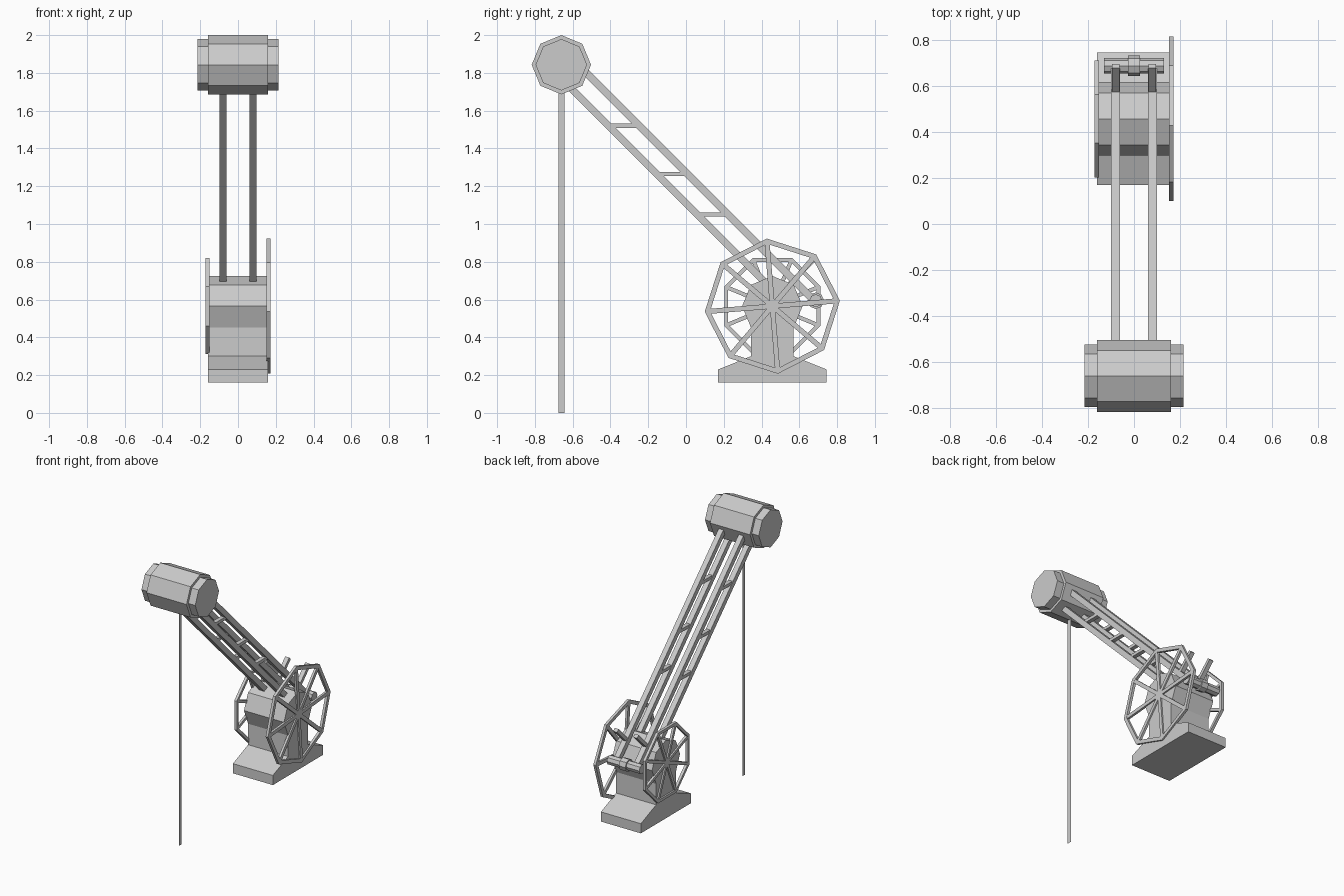
import bpy, bmesh
from math import sin, cos, pi, radians, sqrt

if "Cube" in bpy.data.objects:
    bpy.data.objects.remove(bpy.data.objects["Cube"])


def finish(name, bm):
    bmesh.ops.recalc_face_normals(bm, faces=bm.faces)
    me = bpy.data.meshes.new(name)
    bm.to_mesh(me)
    bm.free()
    ob = bpy.data.objects.new(name, me)
    bpy.context.collection.objects.link(ob)
    return ob


def add_prism(bm, pts, x0, x1):
    """Extrude a (y, z) outline along x."""
    a = [bm.verts.new((x0, y, z)) for y, z in pts]
    b = [bm.verts.new((x1, y, z)) for y, z in pts]
    bm.faces.new(a)
    bm.faces.new(b[::-1])
    n = len(pts)
    for i in range(n):
        j = (i + 1) % n
        bm.faces.new((a[i], a[j], b[j], b[i]))


def add_bar(bm, p, q, width, x0, x1):
    """Rectangular bar from p to q in the yz plane."""
    dy, dz = q[0] - p[0], q[1] - p[1]
    l = sqrt(dy * dy + dz * dz)
    oy, oz = -dz / l * width / 2, dy / l * width / 2
    add_prism(bm, [(p[0] + oy, p[1] + oz), (q[0] + oy, q[1] + oz),
                   (q[0] - oy, q[1] - oz), (p[0] - oy, p[1] - oz)], x0, x1)


def octagon(cy, cz, r, turn=0.0):
    return [(cy + r * cos(turn + k * pi / 4), cz + r * sin(turn + k * pi / 4))
            for k in range(8)]


def drum(name, cy, cz, r, half):
    bm = bmesh.new()
    add_prism(bm, octagon(cy, cz, r), -half, half)
    return finish(name, bm)


def wheel(name, cy, cz, r, turn, width, x0, x1):
    """Eight-sided rim with a spoke to every corner."""
    bm = bmesh.new()
    rings = []
    for x, rad in ((x0, r), (x1, r), (x1, r - width), (x0, r - width)):
        rings.append([bm.verts.new((x, y, z)) for y, z in octagon(cy, cz, rad, turn)])
    for a in range(4):
        b = (a + 1) % 4
        for k in range(8):
            j = (k + 1) % 8
            bm.faces.new((rings[a][k], rings[a][j], rings[b][j], rings[b][k]))
    tips = octagon(cy, cz, r - width * 0.7, turn)
    for k in range(4):
        add_bar(bm, tips[k], tips[k + 4], width * 0.95, x0 + 0.001, x1 - 0.001)
    return finish(name, bm)


CY, CZ = 0.457, 0.565      # wheel axle
HY, HZ = -0.66, 1.843      # head centre

# Foot, upright and octagonal housing as one profile
half_profile = [(0.287, 0.16), (0.287, 0.23), (0.113, 0.30), (0.113, 0.452),
                (0.16, 0.565), (0.113, 0.678)]
outline = ([(CY + y, z) for y, z in half_profile] + [(CY, 0.725)]
           + [(CY - y, z) for y, z in reversed(half_profile)])
bm = bmesh.new()
add_prism(bm, outline, -0.16, 0.16)
finish("base_housing", bm)

# Hand wheels, large on the right and small on the left
wheel("large_wheel", CY, CZ, 0.359, radians(4.7), 0.028, 0.152, 0.171)
wheel("small_wheel", CY, CZ, 0.275, radians(22.5), 0.022, -0.172, -0.152)

# Head drum with narrower end caps
drum("head_drum", HY, HZ, 0.157, 0.16)
drum("head_caps", HY, HZ, 0.136, 0.215)

# Two ladder-like arm frames with upright back stubs
UP, LOW = 1.273, 1.109     # y + z of the upper and lower rails
for side, s in (("left", -1), ("right", 1)):
    xc = s * 0.08
    bm = bmesh.new()
    add_bar(bm, (-0.60, UP + 0.60), (0.68, UP - 0.68), 0.038, xc - 0.019, xc + 0.019)
    add_bar(bm, (-0.68, LOW + 0.68), (0.52, LOW - 0.52), 0.038, xc - 0.019, xc + 0.019)
    for z in (1.52, 1.265, 1.05):
        add_bar(bm, (LOW - z, z), (UP - z, z), 0.022, xc - 0.015, xc + 0.015)
    add_bar(bm, (0.457, 0.591), (0.686, 0.82), 0.025, xc - 0.016, xc + 0.016)
    finish(side + "_arm", bm)

# Rear pin and collar
drum("rear_pin", 0.687, 0.594, 0.034, 0.13)
drum("pin_collar", 0.687, 0.594, 0.044, 0.026)

# Flat hanging strap
bm = bmesh.new()
bm.faces.new([bm.verts.new((0, HY + y, z)) for y, z in
              ((-0.016, 0), (0.016, 0), (0.016, 1.72), (-0.016, 1.72))])
finish("hanging_strap", bm)
